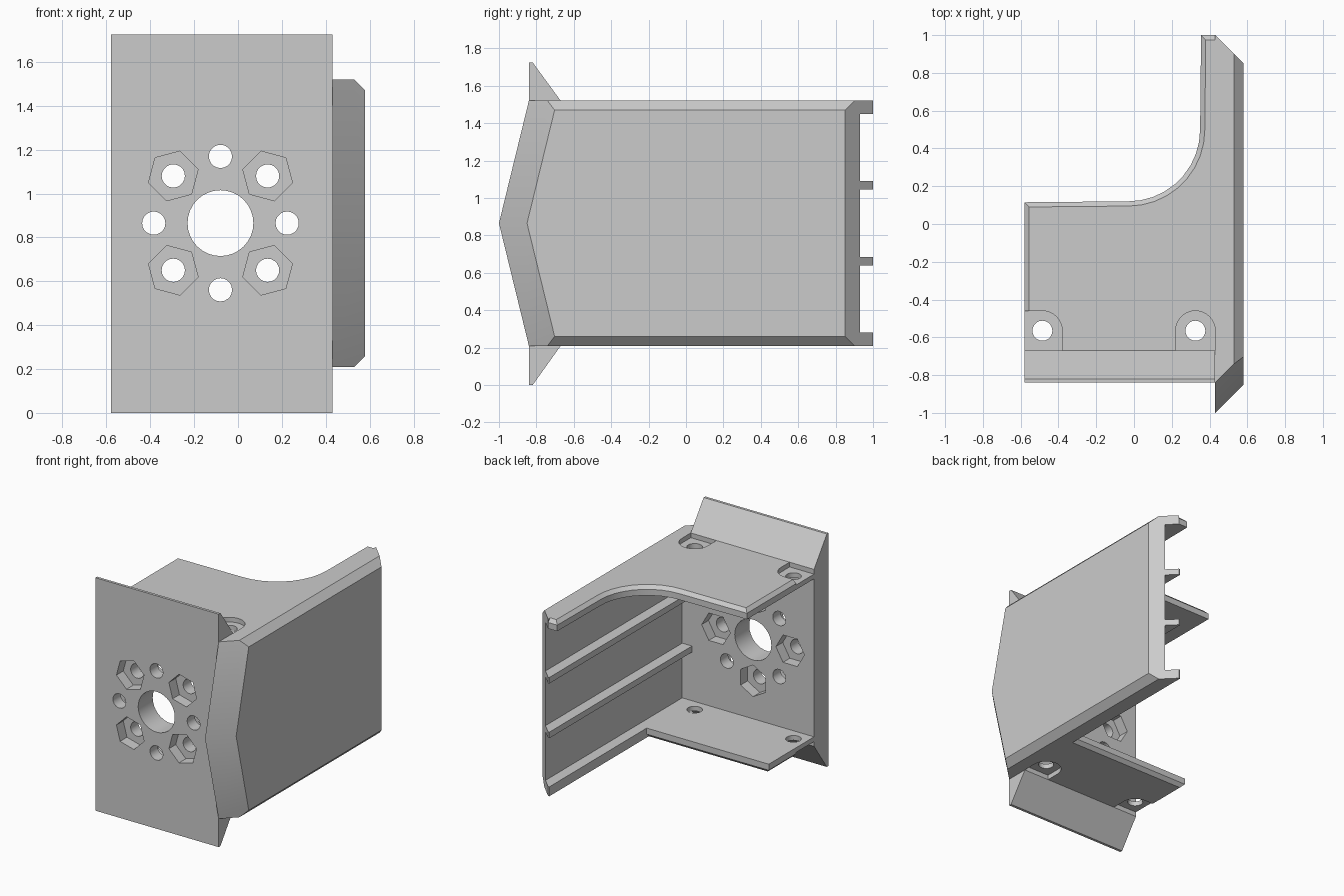
import bpy, bmesh
from math import pi, cos, sin

cube = bpy.data.objects.get("Cube")
if cube:
    bpy.data.objects.remove(cube, do_unlink=True)

grey = bpy.data.materials.new("plain grey")
grey.use_nodes = True
grey.diffuse_color = (0.6, 0.6, 0.6, 1)
grey.node_tree.nodes["Principled BSDF"].inputs["Base Color"].default_value = (0.6, 0.6, 0.6, 1)

# Overall dimensions
LEFT, PLATE_R, WALL_IN, WALL_OUT = -0.58, 0.43, 0.5, 0.58
FRONT, INNER = -0.84, -0.67
LOW, HIGH, MID, SKIN = 0.21, 1.52, 0.865, 0.07
HEIGHT = 1.725
HUB_X, RING = -0.08, 0.304


def finish(name, bm):
    bmesh.ops.recalc_face_normals(bm, faces=bm.faces)
    mesh = bpy.data.meshes.new(name)
    bm.to_mesh(mesh)
    bm.free()
    mesh.materials.append(grey)
    obj = bpy.data.objects.new(name, mesh)
    bpy.context.collection.objects.link(obj)
    return obj


def prism(name, outline, lo, hi, axis="Z", bevel=None):
    """Extrude an outline from lo to hi; bevel(a, b) picks edges of the hi end."""
    place = {"X": lambda a, b, h: (h, a, b),
             "Y": lambda a, b, h: (a, h, b),
             "Z": lambda a, b, h: (a, b, h)}[axis]
    bm = bmesh.new()
    ends = [[bm.verts.new(place(a, b, h)) for a, b in outline] for h in (lo, hi)]
    for end in ends:
        bm.faces.new(end)
    n = len(outline)
    for i in range(n):
        j = (i + 1) % n
        bm.faces.new((ends[0][i], ends[0][j], ends[1][j], ends[1][i]))
    bmesh.ops.recalc_face_normals(bm, faces=bm.faces)
    if bevel:
        edges = [bm.edges.get((ends[1][i], ends[1][i + 1])) for i in range(bevel)]
        bmesh.ops.bevel(bm, geom=edges, offset=0.025, segments=1,
                        affect="EDGES", clamp_overlap=False)
    return finish(name, bm)


def arc(cx, cy, r, start, end, steps):
    return [(cx + r * cos(start + (end - start) * i / steps),
             cy + r * sin(start + (end - start) * i / steps)) for i in range(steps + 1)]


def ring(cx, cy, r, sides, turn=0.0):
    return arc(cx, cy, r, turn, turn + 2 * pi, sides)[:-1]


def combine(target, tool, operation):
    mod = target.modifiers.new(tool.name, "BOOLEAN")
    mod.operation, mod.solver, mod.object = operation, "EXACT", tool
    bpy.context.view_layer.objects.active = target
    bpy.ops.object.modifier_apply(modifier=mod.name)
    bpy.data.objects.remove(tool, do_unlink=True)


# Side wall: chamfered slab with a pointed front
bm = bmesh.new()
for side in (-1, 1):
    half = (HIGH - LOW) / 2
    for x, drop in ((PLATE_R, 0), (0.53, 0), (WALL_OUT, 0.05)):
        z = half - drop
        reach = x - PLATE_R
        for y in (-1 + reach + 0.244 * z, 1 - reach):
            bm.verts.new((x, y, MID + side * z))
for x in (PLATE_R, WALL_OUT):
    bm.verts.new((x, -1 + x - PLATE_R, MID))
bmesh.ops.convex_hull(bm, input=bm.verts)
bmesh.ops.dissolve_limit(bm, angle_limit=0.02, verts=bm.verts, edges=bm.edges)
bracket = finish("motor_bracket", bm)
cavity = prism("wall_recess", [(0.3, INNER), (WALL_IN, INNER), (WALL_IN, 1.1), (0.3, 1.1)],
               LOW + SKIN, HIGH - SKIN)
combine(bracket, cavity, "DIFFERENCE")

# Front plate with sloped flanges above and below
profile = [(FRONT, 0), (-0.82, 0), (INNER, LOW), (INNER, HIGH), (-0.82, HEIGHT), (FRONT, HEIGHT)]
combine(bracket, prism("front_plate", profile, LEFT, PLATE_R, "X"), "UNION")

# Top shelf with a concave back edge
sweep = arc(-0.03, 0.5, 0.38, -pi / 2, 0, 9)
outline = [(LEFT, -0.74), (LEFT, 0.115)] + sweep + [(0.355, 1), (PLATE_R, 1), (0.48, 0.95), (0.48, -0.74)]
combine(bracket, prism("top_shelf", outline, HIGH - SKIN, HIGH, bevel=len(sweep) + 3), "UNION")

# Short bottom shelf
outline = [(LEFT, -0.74), (LEFT, -0.14), (0.48, -0.14), (0.48, -0.74)]
combine(bracket, prism("bottom_shelf", outline, LOW + SKIN, LOW, bevel=2), "UNION")

# Bottom lip and two stiffening ribs along the wall
outline = [(0.42, -0.74), (0.42, 1), (PLATE_R, 1), (0.52, 0.91), (0.52, -0.74)]
for z, thick in ((LOW, SKIN), (0.64, 0.045), (1.045, 0.045)):
    combine(bracket, prism("wall_rib", outline, z, z + thick), "UNION")

# Shaft hole, ring of screw holes, and nut pockets on alternating sides
combine(bracket, prism("shaft_hole", ring(HUB_X, MID, 0.15, 32), -0.95, -0.6, "Y"), "DIFFERENCE")
for i in range(8):
    turn = i * pi / 4
    x, z = HUB_X + RING * cos(turn), MID + RING * sin(turn)
    combine(bracket, prism("screw_hole", ring(x, z, 0.053, 20), -0.95, -0.6, "Y"), "DIFFERENCE")
    near, far = ((FRONT - 0.05, FRONT + 0.08) if i % 2 else (INNER - 0.08, INNER + 0.05))
    combine(bracket, prism("nut_pocket", ring(x, z, 0.117, 6, turn), near, far, "Y"), "DIFFERENCE")

# Mounting holes in both shelves, each in a round-backed recess
for x, open_side in ((-0.485, True), (0.325, False)):
    y, r = -0.565, 0.105
    if open_side:
        outline = [(LEFT - 0.05, INNER), (x + r, INNER)] + arc(x, y, r, 0, pi / 2, 8) + [(LEFT - 0.05, y + r)]
    else:
        outline = [(x - r, INNER), (x + r, INNER)] + arc(x, y, r, 0, pi, 16)
    for lo, hi in ((HIGH - 0.035, HIGH + 0.1), (LOW - 0.1, LOW + 0.035)):
        combine(bracket, prism("screw_recess", outline, lo, hi), "DIFFERENCE")
    combine(bracket, prism("mounting_hole", ring(x, y, 0.053, 20), 0, HEIGHT), "DIFFERENCE")

# Smooth bores and sweep, crisp edges elsewhere
bpy.ops.object.select_all(action="DESELECT")
bracket.select_set(True)
bpy.context.view_layer.objects.active = bracket
bpy.ops.object.shade_smooth_by_angle(angle=pi / 6)
